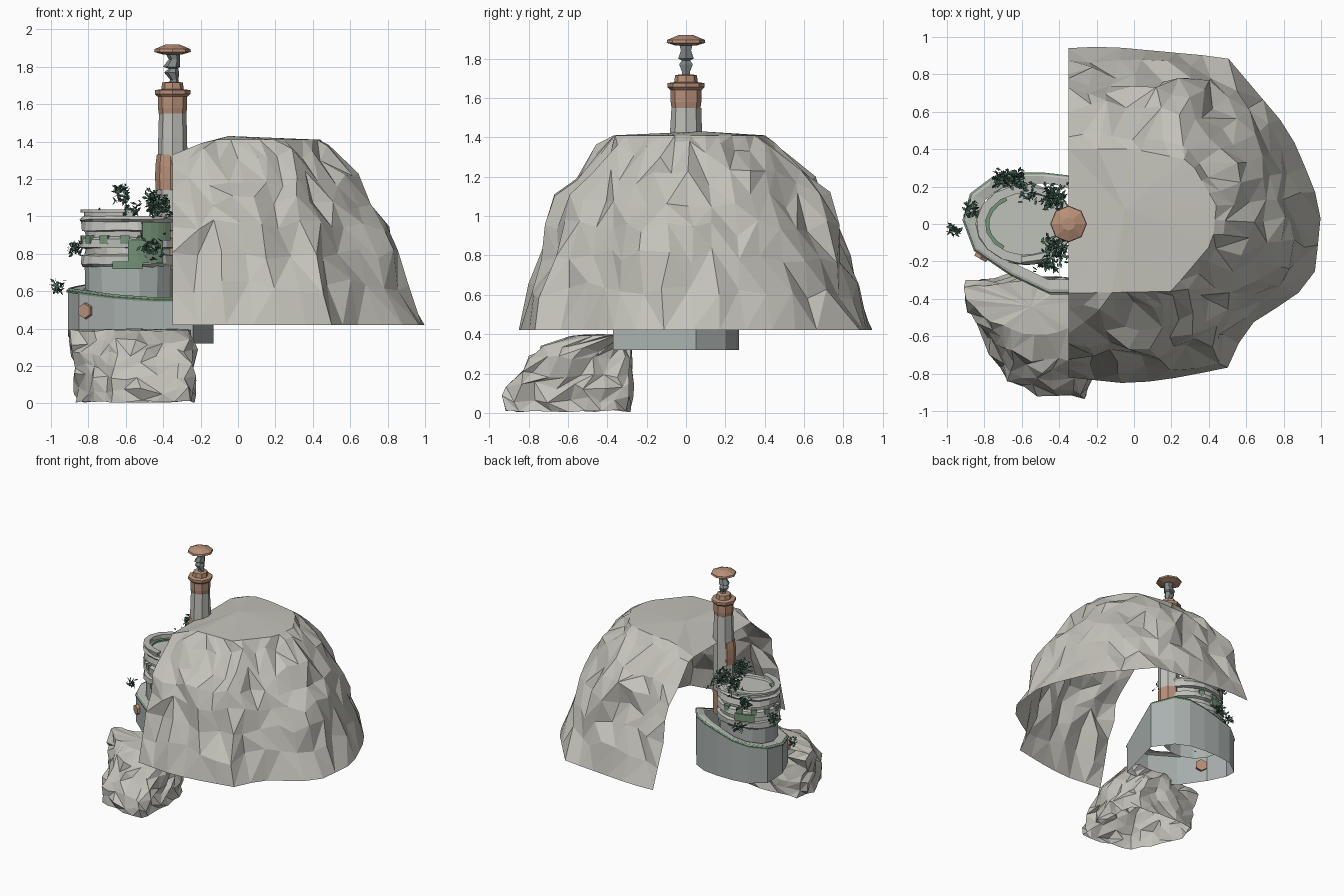
import bpy, bmesh, math, random
from mathutils import Vector, Matrix

if "Cube" in bpy.data.objects:
    bpy.data.objects.remove(bpy.data.objects["Cube"])

random.seed(7)
R = random.uniform


def mat(name, r, g, b):
    m = bpy.data.materials.new(name)
    m.diffuse_color = (r, g, b, 1)
    m.use_nodes = True
    m.node_tree.nodes["Principled BSDF"].inputs["Base Color"].default_value = m.diffuse_color
    return m


ROCK = mat("rock", .55, .54, .49)
SLATE = mat("slate", .40, .44, .43)
STONE = mat("pale_stone", .52, .53, .49)
CLAY = mat("clay", .48, .28, .19)
LEAF = mat("leaf", .06, .13, .09)
MOSS = mat("moss", .18, .29, .19)
DARK = mat("dark_metal", .22, .25, .25)


def finish(name, bm, m):
    bmesh.ops.recalc_face_normals(bm, faces=bm.faces)
    me = bpy.data.meshes.new(name)
    bm.to_mesh(me)
    bm.free()
    me.materials.append(m)
    ob = bpy.data.objects.new(name, me)
    bpy.context.collection.objects.link(ob)
    return ob


def resample(pts, n, closed):
    """n evenly spaced points along a 2D outline"""
    p = [Vector(q) for q in pts]
    if closed:
        p.append(p[0])
    lens = [(b - a).length for a, b in zip(p, p[1:])]
    out = []
    for i in range(n):
        d = sum(lens) * i / (n if closed else n - 1)
        for k, l in enumerate(lens):
            if d <= l or k == len(lens) - 1:
                out.append(p[k].lerp(p[k + 1], min(d / l, 1)))
                break
            d -= l
    return out


def loft(name, rings, m, closed=True, top=True, bottom=True, apex=None, tri=False):
    bm = bmesh.new()
    vs = [[bm.verts.new(c) for c in r] for r in rings]
    n = len(rings[0])
    for a, b in zip(vs, vs[1:]):
        for i in range(n if closed else n - 1):
            j = (i + 1) % n
            q = [a[i], a[j], b[j], b[i]]
            if tri:
                k = random.randint(0, 1)
                bm.faces.new((q[k], q[k + 1], q[k + 2]))
                bm.faces.new((q[k], q[k + 2], q[(k + 3) % 4]))
            else:
                bm.faces.new(q)
    if apex:
        c = bm.verts.new(apex)
        for i in range(n):
            bm.faces.new((vs[-1][i], vs[-1][(i + 1) % n], c))
    elif top:
        bm.faces.new(vs[-1])
    if bottom:
        bm.faces.new(vs[0][::-1])
    return finish(name, bm, m)


def ellipse(cx, cy, rx, ry, z, n, jit=0):
    return [(cx + (rx + R(-jit, jit)) * math.cos(2 * math.pi * i / n),
             cy + (ry + R(-jit, jit)) * math.sin(2 * math.pi * i / n), z) for i in range(n)]


def lathe(name, cx, cy, prof, m, n=8, jit=0):
    return loft(name, [ellipse(cx, cy, r, r, z, n, jit) for z, r in prof], m)


# Large open cliff shell, cut flat at x = -0.35 and open underneath
N = 27
base = resample([(-.35, .94), (-.15, .95), (.5, .89), (.83, .5), (.96, .2), (1, .06), (.97, -.25),
                 (.87, -.38), (.6, -.55), (.5, -.77), (.13, -.84), (-.07, -.85), (-.35, -.82)], N, False)
crown = resample([(-.35, .4), (0, .4), (.3, .34), (.44, .1), (.42, -.1), (.2, -.36), (-.35, -.37)], N, False)
rings = []
# height, inward blend along x, inward blend along y
for z, tx, ty in [(.42, 0, 0), (.62, .17, .14), (.8, .26, .25), (.94, .37, .32), (1.08, .52, .43),
                  (1.2, .66, .58), (1.34, .88, .84), (1.41, 1, 1)]:
    ring = []
    for i, (a, b) in enumerate(zip(base, crown)):
        inner = 0 < ty < 1
        d = R(-.06, .06) if inner else 0
        x = a.x + (b.x - a.x) * (tx + d)
        y = a.y + (b.y - a.y) * (ty + d)
        if inner and 0 < i < N - 1:
            x, y = x + R(-.02, .02), y + R(-.02, .02)
        x = -.35 if i in (0, N - 1) else max(x, -.35)
        drop = .08 * max(0, (-.15 - x) / .2) * ty
        ring.append((x, y, z - drop + (R(-.045, .045) if inner else 0)))
    rings.append(ring)
loft("cliff_shell", rings, ROCK, closed=False, bottom=False, apex=(-.05, .08, 1.43), tri=True)

# Low boulder in front, open underneath
foot = resample([(-.83, -.3), (-.87, -.45), (-.78, -.68), (-.66, -.85), (-.48, -.9), (-.25, -.92),
                 (-.23, -.75), (-.23, -.5), (-.27, -.31), (-.55, -.28)], 26, True)
head = resample([(-.92, -.34), (-.88, -.43), (-.78, -.52), (-.66, -.56), (-.52, -.6), (-.35, -.56),
                 (-.28, -.5), (-.26, -.42), (-.28, -.32), (-.55, -.29)], 26, True)
rings = []
for z, t in [(.01, 0), (.07, -.03), (.14, .03), (.2, .2), (.27, .36), (.33, .55), (.39, 1)]:
    j = .03 if 0.02 < z < .39 else .01
    rings.append([(min(p.x, -.24) + R(-j, j), p.y + R(-j, j) * .8, max(0, z + R(-j, j) * .7))
                  for p in (a.lerp(b, t) for a, b in zip(foot, head))])
loft("front_boulder", rings, ROCK, bottom=False, apex=(-.55, -.44, .4), tri=True)

# Lower terrace: teardrop wall, open below; the rim climbs towards the back right
plan = [(-.91, .02, .6), (-.87, .16, .61), (-.75, .25, .63), (-.62, .27, .65), (-.48, .27, .69), (-.35, .255, .72),
        (-.24, .2, .73), (-.13, .05, .7), (-.24, -.37, .55), (-.45, -.37, .55), (-.66, -.27, .565),
        (-.85, -.14, .59)]
low = [(x, y, .32) for x, y, z in plan]
low[0] = low[0][:2] + (.36,)
low[-1] = low[-1][:2] + (.37,)


def rim(s, d):
    return [(-.5 + (x + .5) * s, y * s, z + d) for x, y, z in plan]


loft("lower_terrace", [low, plan], SLATE, top=False, bottom=False)
loft("terrace_rim", [rim(1, -.005), rim(1.012, .008), rim(.95, .016), rim(.8, .01)], STONE,
     top=False, bottom=False)
loft("terrace_moss", [rim(1.016, -.006), rim(1.018, .004), rim(.985, .018)], MOSS, top=False, bottom=False)

# Middle drum and rough-coursed upper tower
CX, CY = -.58, .0
loft("middle_drum", [ellipse(CX, CY, .235, .2, .53, 14), ellipse(CX, CY, .24, .2, .74, 14)], SLATE,
     bottom=False)
prof = [(.73, 0), (.745, .015), (.79, .012), (.795, -.01), (.83, -.008), (.835, .015), (.88, .01),
        (.89, -.01), (.92, -.008), (.925, .015), (.97, .008), (.985, .02), (1.0, .01), (1.0, -.02), (.985, -.025)]
rings = [ellipse(CX, CY, .245 + d, .195 + d, z, 18, .007) for z, d in prof]
rings = [[(x, y, z + R(-.004, .004)) for x, y, z in r] for r in rings]
loft("tower_courses", rings, STONE)


def arc_band(name, a0, a1, z0, z1, r0, r1, m, n=9):
    """curved block following the tower wall"""
    sec = []
    for i in range(n):
        a = math.radians(a0 + (a1 - a0) * i / (n - 1))
        c, s = math.cos(a), math.sin(a)
        sec.append([(CX + (.245 + r) * c, CY + (.195 + r) * s, z)
                    for r, z in [(r0, z0), (r1, z0), (r1, z1), (r0, z1)]])
    return loft(name, sec, m)


arc_band("parapet", 85, 262, 1.0, 1.025, -.025, .0, STONE)
arc_band("parapet_coping", 82, 265, 1.022, 1.037, -.03, .018, STONE)
for k in range(9):
    a = 70 + k * 27
    arc_band("window_block", a, a + 11, .852, .898, -.01, .016, MOSS, 3)
for a0, a1, z0, z1 in [(250, 285, .72, .76), (268, 312, .75, .87), (285, 325, .87, .97), (95, 130, .8, .86)]:
    arc_band("moss_patch", a0, a1, z0, z1, .0, .024, MOSS, 5)
arc_band("moss_ring", 120, 235, .99, 1.003, -.05, -.02, MOSS, 8)

# Round plug on the terrace wall
bm = bmesh.new()
bmesh.ops.create_cone(bm, cap_ends=True, segments=6, radius1=.05, radius2=.04, depth=.05,
                      matrix=Matrix.Translation((-.81, -.165, .495)) @ Matrix.Rotation(math.radians(-30), 4, 'Z')
                      @ Matrix.Rotation(math.pi / 2, 4, 'X'))
finish("wall_plug", bm, CLAY)

# Chimney: foot, shaft, collars, twisted flue and cap
PX = -.35
lathe("chimney_foot", PX, 0, [(.72, .08), (.92, .085)], CLAY)
lathe("chimney_shaft", PX, 0, [(.9, .08), (1.15, .083), (1.35, .082), (1.55, .074)], STONE, 8, .004)
lathe("chimney_patch", PX - .01, -.006, [(1.14, .08), (1.2, .083), (1.27, .082), (1.33, .074)], CLAY)
lathe("chimney_neck", PX, 0, [(1.54, .072), (1.58, .078), (1.645, .078)], CLAY)
lathe("chimney_collar", PX, 0, [(1.64, .08), (1.655, .095), (1.675, .095), (1.68, .06), (1.715, .055), (1.72, .03)], CLAY)
flue = [(1.7, .03, 0), (1.73, .022, .01), (1.77, .04, -.005), (1.79, .025, .005),
        (1.8, .045, -.005), (1.84, .03, .01), (1.875, .04, 0)]
loft("flue", [ellipse(PX + dx, 0, r, r, z, 6) for z, r, dx in flue], DARK)
lathe("chimney_cap", PX, 0, [(1.865, .05), (1.88, .098), (1.895, .095), (1.92, .035)], CLAY)

# Leafy clumps: scattered small folded leaves
clumps = [(-.62, .24, 1.12, .06, 70), (-.71, .24, .98, .06, 70), (-.43, .14, 1.08, .08, 150),
          (-.42, -.13, 1.06, .08, 130), (-.47, -.19, .83, .08, 110), (-.87, .08, .83, .045, 50),
          (-.96, -.03, .62, .04, 30), (-.57, .17, 1.03, .06, 50), (-.66, .24, .76, .05, 40)]
for cx, cy, cz, rad, cnt in clumps:
    bm = bmesh.new()
    for _ in range(cnt):
        d = Vector((R(-1, 1), R(-1, 1), R(-1, 1)))
        c = Vector((cx, cy, cz)) + d * rad * R(.4, 1)
        u = Vector((R(-1, 1), R(-1, 1), R(-.6, 1))).normalized() * .019
        w = u.cross(Vector((R(-1, 1), R(-1, 1), R(-1, 1)))).normalized() * .009
        bm.faces.new([bm.verts.new(p) for p in (c - u, c + w, c + u, c - w)])
    finish("leaf_clump", bm, LEAF)
